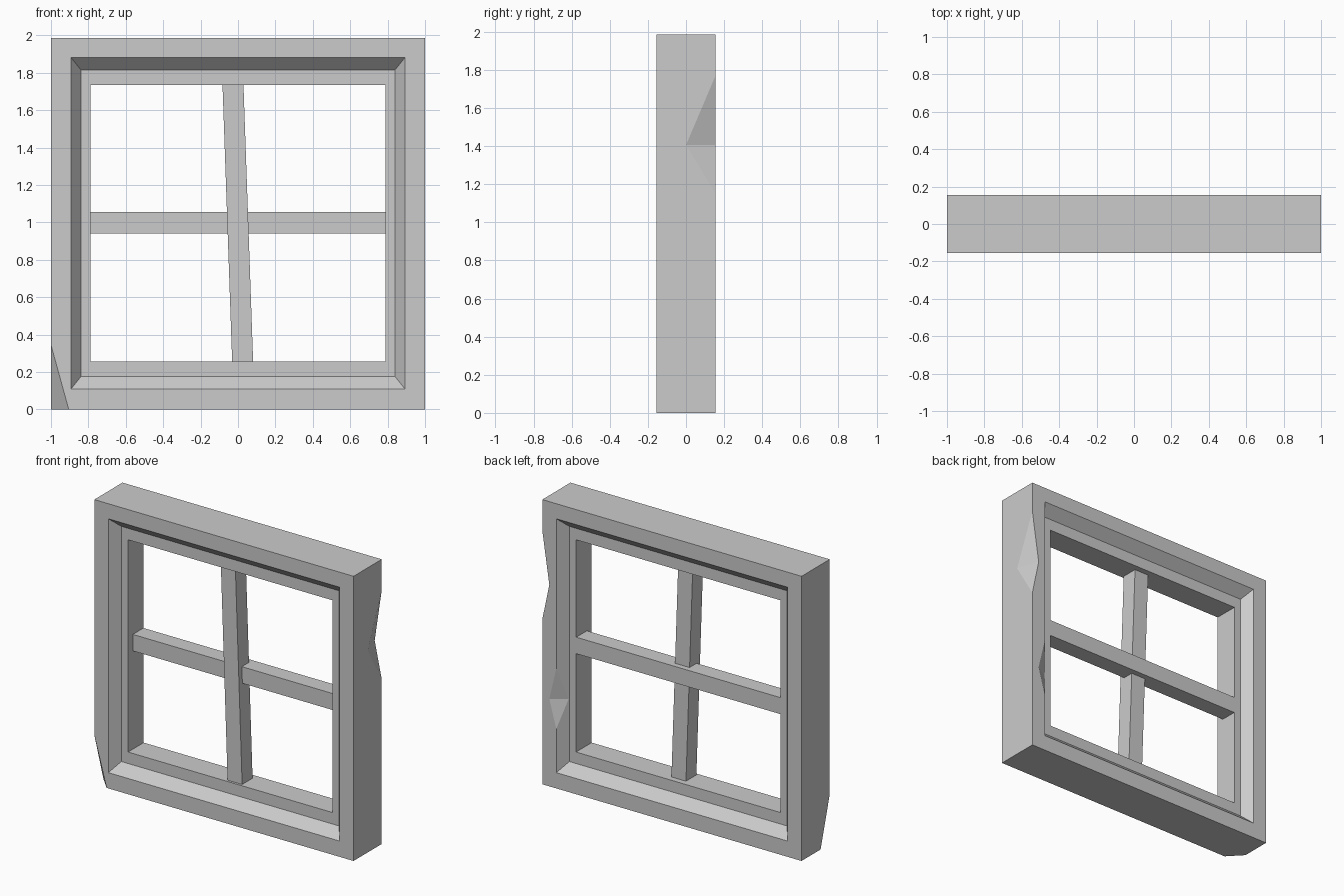
import bpy, bmesh
from mathutils import Vector

cube = bpy.data.objects.get("Cube")
if cube:
    bpy.data.objects.remove(cube, do_unlink=True)

grey = bpy.data.materials.new("plain_grey")
grey.use_nodes = True
COLOUR = (0.6, 0.6, 0.6, 1)
grey.diffuse_color = COLOUR
grey.node_tree.nodes["Principled BSDF"].inputs["Base Color"].default_value = COLOUR


def finish(bm, name):
    bmesh.ops.recalc_face_normals(bm, faces=bm.faces)
    mesh = bpy.data.meshes.new(name)
    bm.to_mesh(mesh)
    bm.free()
    mesh.materials.append(grey)
    obj = bpy.data.objects.new(name, mesh)
    bpy.context.scene.collection.objects.link(obj)
    return obj


def loft(name, rings, closed=False):
    """Join matching four-point rings; cap the ends unless closed."""
    bm = bmesh.new()
    loops = [[bm.verts.new(p) for p in ring] for ring in rings]
    pairs = list(zip(loops, loops[1:]))
    if closed:
        pairs.append((loops[-1], loops[0]))
    else:
        bm.faces.new(loops[0])
        bm.faces.new(loops[-1])
    for a, b in pairs:
        for i in range(4):
            j = (i + 1) % 4
            bm.faces.new((a[i], a[j], b[j], b[i]))
    return finish(bm, name)


def frame_ring(half, low, high, y):
    return [(-half, y, low), (half, y, low), (half, y, high), (-half, y, high)]


# Surround: outer face, sloping rebate and inner opening, same front and back
steps = [(1.0, 0, 1.985, 0.155), (0.892, 0.11, 1.88, 0.155),
         (0.84, 0.175, 1.815, 0.086), (0.788, 0.255, 1.735, 0.086)]
rings = [frame_ring(h, lo, hi, -y) for h, lo, hi, y in steps]
rings += [frame_ring(h, lo, hi, y) for h, lo, hi, y in reversed(steps)]
frame = loft("window_frame", rings, closed=True)


def chip(points, on_cut):
    """Cut a small wedge from the frame; the first points lie on the cut."""
    pts = [Vector(p) for p in points]
    mid = sum(pts[:on_cut], Vector()) / on_cut
    bm = bmesh.new()
    for p in pts:
        bm.verts.new(mid + (p - mid) * 1.02)
    bmesh.ops.convex_hull(bm, input=bm.verts)
    cutter = finish(bm, "chip_cutter")
    cutter.hide_render = True
    mod = frame.modifiers.new("chip", "BOOLEAN")
    mod.operation = "DIFFERENCE"
    mod.solver = "EXACT"
    mod.object = cutter
    bpy.context.view_layer.objects.active = frame
    bpy.ops.object.modifier_apply(modifier=mod.name)
    bpy.data.objects.remove(cutter, do_unlink=True)


# Broken lower corner, notched outer back edge, nicked rebate edge
chip([(-1, -0.155, 0.345), (-0.905, -0.155, 0), (-1, -0.055, 0), (-1, -0.155, 0)], 3)
chip([(1, 0, 1.405), (0.946, 0.155, 1.405), (1, 0.155, 1.77), (1, 0.155, 1.15)], 2)
chip([(0.946, 0.155, 0.61), (0.843, 0.09, 0.61),
      (0.892, 0.155, 0.836), (0.892, 0.155, 0.415)], 2)

# Level glazing bar
loft("horizontal_bar", [
    [(x, -0.033, 0.94), (x, 0.084, 0.94), (x, 0.084, 1.055), (x, -0.033, 1.055)]
    for x in (-0.795, 0.795)])

# Leaning glazing bar
loft("vertical_bar", [
    [(x - 0.056, -0.07, z), (x + 0.056, -0.07, z), (x + 0.056, 0.045, z), (x - 0.056, 0.045, z)]
    for x, z in ((0.025, 0.25), (-0.027, 1.74))])
